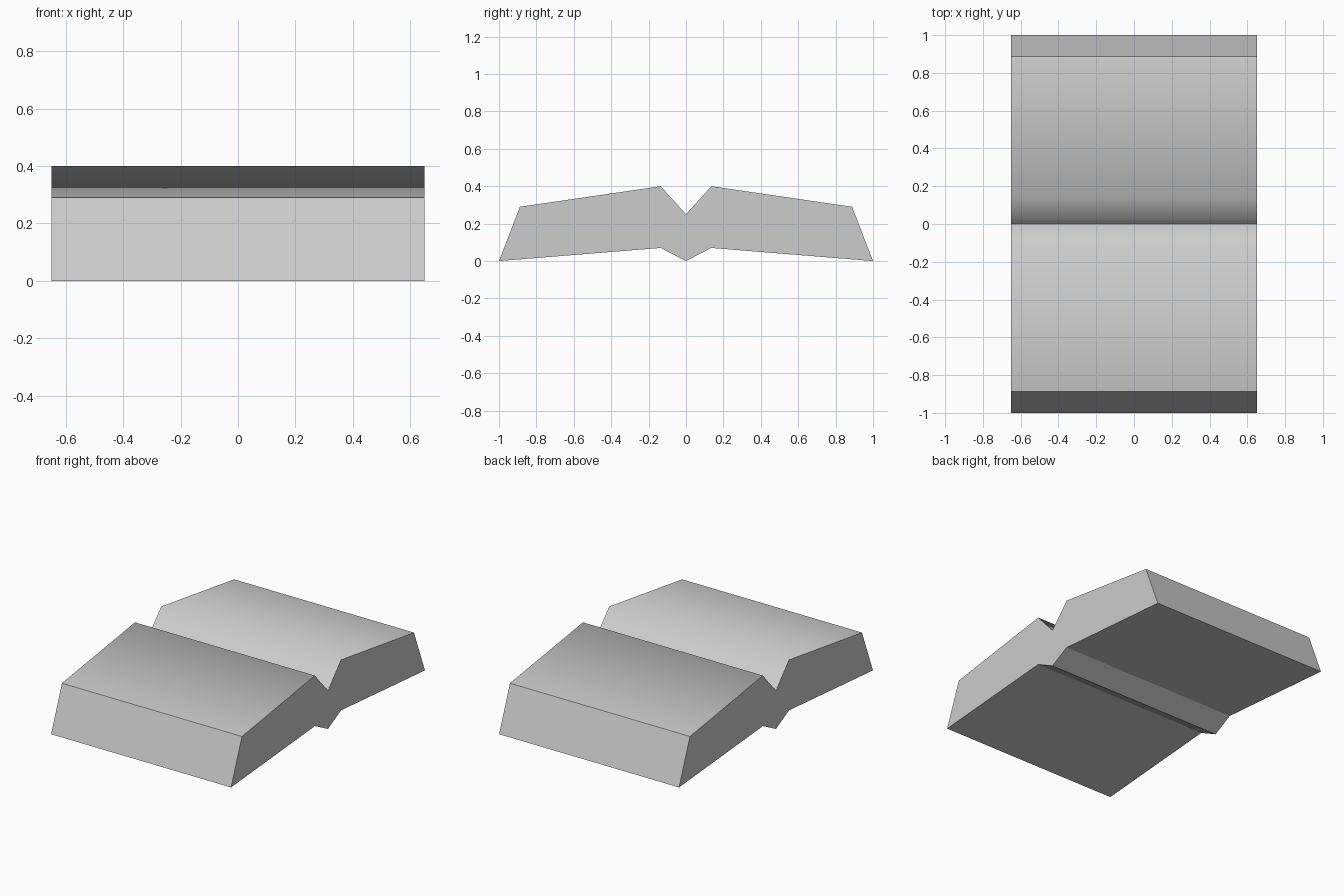
import bpy
import bmesh

cube = bpy.data.objects.get("Cube")
if cube:
    bpy.data.objects.remove(cube, do_unlink=True)

HALF_WIDTH = 0.65

# Half cross-section (y, z), from the top of the spine groove round to its underside
groove, ridge, top_edge = (0, 0.25), (0.135, 0.4), (0.888, 0.29)
outer_edge, under_ridge, spine = (1, 0), (0.135, 0.07), (0, 0)
half = [groove, ridge, top_edge, outer_edge, under_ridge, spine]
profile = half + [(-y, z) for y, z in reversed(half[1:-1])]

# Grey material
grey = bpy.data.materials.new("light_grey")
grey.use_nodes = True
colour = (0.604, 0.604, 0.604, 1)
grey.diffuse_color = colour
grey.node_tree.nodes["Principled BSDF"].inputs["Base Color"].default_value = colour

# Open book block: profile extruded along x
bm = bmesh.new()
end = bm.faces.new([bm.verts.new((-HALF_WIDTH, y, z)) for y, z in profile])
extruded = bmesh.ops.extrude_face_region(bm, geom=[end], use_keep_orig=True)
new_verts = [g for g in extruded["geom"] if isinstance(g, bmesh.types.BMVert)]
bmesh.ops.translate(bm, verts=new_verts, vec=(2 * HALF_WIDTH, 0, 0))
bmesh.ops.recalc_face_normals(bm, faces=bm.faces)

# Page crests are softly shaded, every other edge stays crisp
for face in bm.faces:
    face.smooth = True
for edge in bm.edges:
    edge.smooth = all(v.co.z > 0.39 for v in edge.verts) and len(edge.link_faces) == 2

mesh = bpy.data.meshes.new("open_book")
bm.to_mesh(mesh)
bm.free()
mesh.materials.append(grey)
book = bpy.data.objects.new("open_book", mesh)
bpy.context.collection.objects.link(book)
